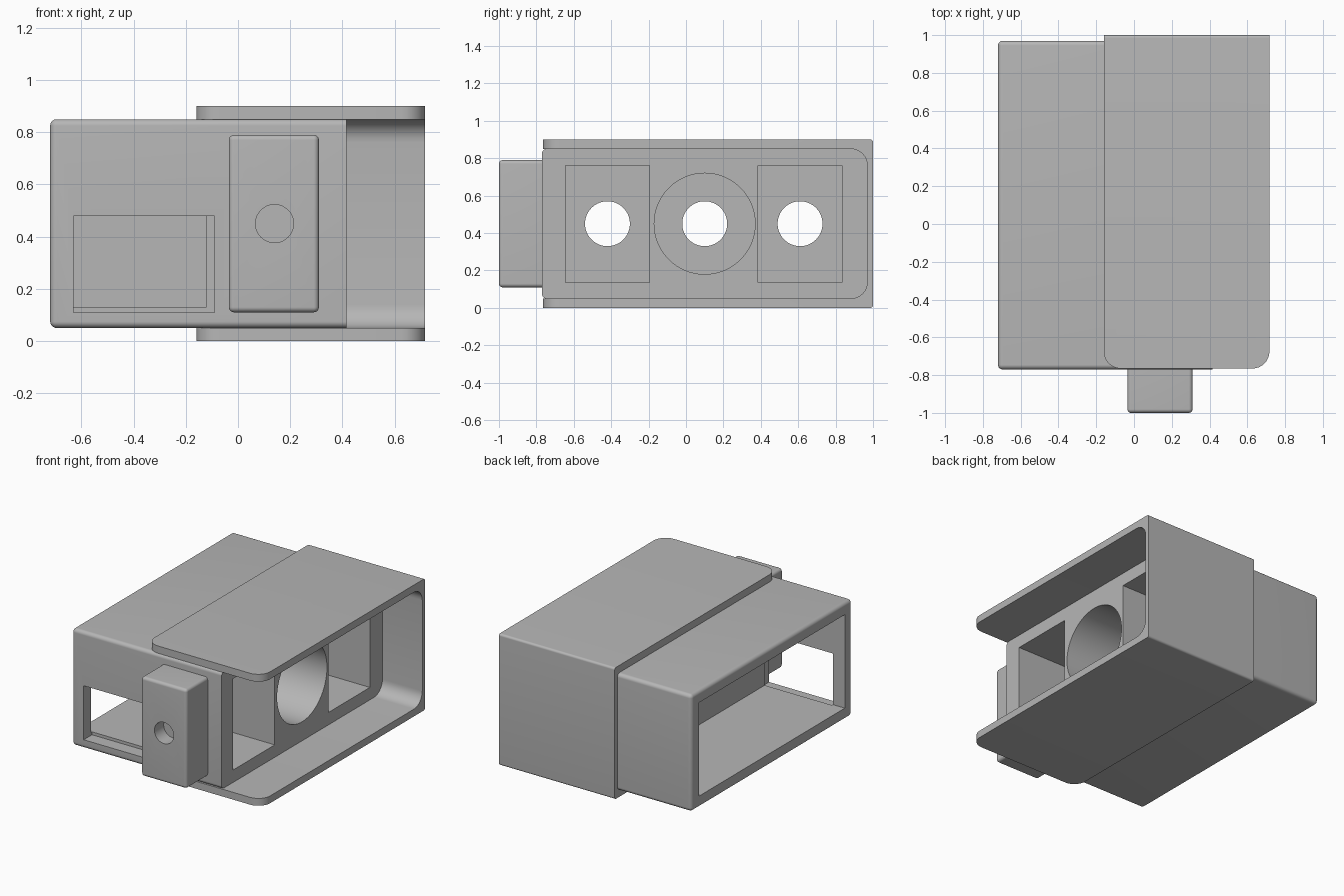
import bpy, bmesh, math
from mathutils import Vector, Matrix

if "Cube" in bpy.data.objects:
    bpy.data.objects.remove(bpy.data.objects["Cube"], do_unlink=True)

grey = bpy.data.materials.new("plain grey")
grey.use_nodes = True
COLOR = (0.47, 0.47, 0.47, 1)
grey.diffuse_color = COLOR
grey.node_tree.nodes["Principled BSDF"].inputs["Base Color"].default_value = COLOR


def finish(name, bm):
    bmesh.ops.recalc_face_normals(bm, faces=bm.faces)
    mesh = bpy.data.meshes.new(name)
    bm.to_mesh(mesh)
    bm.free()
    mesh.materials.append(grey)
    obj = bpy.data.objects.new(name, mesh)
    bpy.context.collection.objects.link(obj)
    return obj


def box(name, lo, hi, *rounds):
    """Box between two corners; each round is (edge test, radius)."""
    lo, hi = Vector(lo), Vector(hi)
    bm = bmesh.new()
    bmesh.ops.create_cube(bm, size=1)
    for v in bm.verts:
        v.co = Vector((lo[i] if v.co[i] < 0 else hi[i]) for i in range(3))
    for test, radius in rounds:
        edges = [e for e in bm.edges if test((e.verts[0].co + e.verts[1].co) / 2,
                 (e.verts[1].co - e.verts[0].co).normalized())]
        bmesh.ops.bevel(bm, geom=edges, offset=radius, segments=8,
                        profile=0.5, affect='EDGES', clamp_overlap=True)
    return finish(name, bm)


def bore(name, center, radius, depth, axis):
    """Cylinder along x or y, used for drilling."""
    bm = bmesh.new()
    turn = Matrix.Rotation(math.pi / 2, 4, 'Y' if axis == 'x' else 'X')
    bmesh.ops.create_cone(bm, cap_ends=True, segments=64, radius1=radius,
                          radius2=radius, depth=depth,
                          matrix=Matrix.Translation(center) @ turn)
    return finish(name, bm)


def cut(obj, cutters):
    bpy.ops.object.select_all(action='DESELECT')
    bpy.context.view_layer.objects.active = obj
    obj.select_set(True)
    for c in cutters:
        mod = obj.modifiers.new("cut", 'BOOLEAN')
        mod.operation, mod.solver, mod.object = 'DIFFERENCE', 'EXACT', c
        bpy.ops.object.modifier_apply(modifier=mod.name)
        bpy.data.objects.remove(c, do_unlink=True)
    bpy.ops.object.shade_smooth_by_angle(angle=math.radians(30))


MID_Y, MID_Z = 0.10, 0.45
BODY_RIGHT, CAVITY_END, POCKET_END = 0.415, -0.12, -0.04

# Main body, rounded everywhere except around its socket face
body = box("main_body", (-0.72, -0.77, 0.05), (BODY_RIGHT, 0.97, 0.85),
           (lambda m, d: m.x < BODY_RIGHT - 0.01, 0.025))
cutters = [
    box("cavity_cutter", (-1, -0.69, 0.13), (CAVITY_END, 0.89, 0.77)),
    box("window_cutter", (-0.63, -1, 0.11), (-0.09, -0.68, 0.48)),
    bore("round_pocket_cutter", (POCKET_END + 0.5, MID_Y, MID_Z), 0.27, 1, 'x'),
]
for y in (-0.42, 0.61):
    cutters.append(box("square_pocket_cutter", (POCKET_END, y - 0.225, 0.135),
                       (1, y + 0.225, 0.76)))
for y in (-0.42, MID_Y, 0.61):
    cutters.append(bore("through_hole_cutter", (-0.08, y, MID_Z), 0.12, 0.3, 'x'))
cut(body, cutters)

# Sliding cover: top, bottom and back plates, open to the front and both sides
cover = box("sliding_cover", (-0.16, -0.765, 0), (0.717, 1, 0.9),
            (lambda m, d: abs(d.z) > 0.9 and m.y < 0, 0.09),
            (lambda m, d: abs(d.x) > 0.9 and m.y > 0.9, 0.015))
cut(cover, [box("cover_cutter", (-1, -1.2, 0.05), (1, 0.97, 0.85),
                (lambda m, d: abs(d.x) > 0.9 and m.y > 0, 0.09))])

# Front grip block with a shallow round hole
grip = box("front_grip", (-0.035, -1, 0.11), (0.31, -0.765, 0.79),
           (lambda m, d: m.y < -0.8, 0.02))
cut(grip, [bore("grip_hole_cutter", (0.14, -1, MID_Z), 0.073, 0.2, 'y')])
